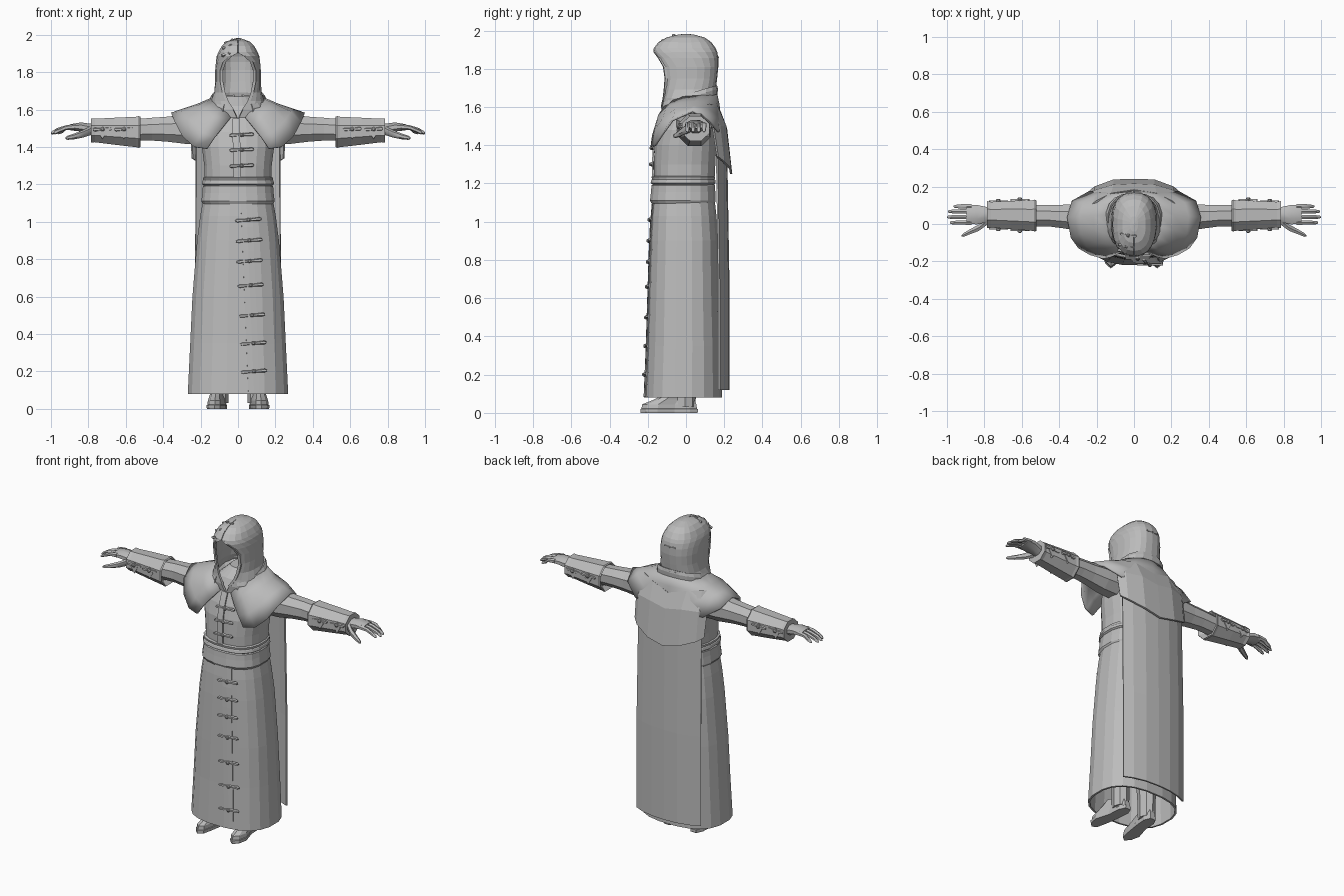
import bpy, bmesh, math
from mathutils import Vector

GREY = bpy.data.materials.new("cloth_grey")
GREY.diffuse_color = (0.5, 0.5, 0.5, 1)
SQ = 0.8  # roundness of body sections


def make(name, verts, faces, thick=0, smooth=0):
    me = bpy.data.meshes.new(name)
    me.from_pydata([tuple(v) for v in verts], [], faces)
    bm = bmesh.new()
    bm.from_mesh(me)
    bmesh.ops.remove_doubles(bm, verts=bm.verts, dist=0.0005)
    bmesh.ops.recalc_face_normals(bm, faces=bm.faces)
    bm.to_mesh(me)
    bm.free()
    ob = bpy.data.objects.new(name, me)
    bpy.context.collection.objects.link(ob)
    me.materials.append(GREY)
    if thick:
        m = ob.modifiers.new("thickness", "SOLIDIFY")
        m.thickness, m.offset = thick, 0
    if smooth:
        bpy.ops.object.select_all(action="DESELECT")
        ob.select_set(True)
        bpy.context.view_layer.objects.active = ob
        bpy.ops.object.shade_smooth_by_angle(angle=math.radians(smooth))
    return ob


def loft(name, rows, closed=True, caps=(True, True), **kw):
    """Skin a list of equal-length point rows."""
    n = len(rows[0])
    verts = [p for r in rows for p in r]
    faces = []
    for i in range(len(rows) - 1):
        for j in range(n if closed else n - 1):
            k = (j + 1) % n
            faces.append((i * n + j, i * n + k, (i + 1) * n + k, (i + 1) * n + j))
    if closed and caps[0]:
        faces.append(tuple(range(n)))
    if closed and caps[1]:
        faces.append(tuple((len(rows) - 1) * n + j for j in range(n)))
    return make(name, verts, faces, **kw)


def spow(v, e):
    return math.copysign(abs(v) ** e, v)


def section(z, rx, y0, y1, n=20, a0=0.0):
    """Horizontal body section; a0 leaves a gap at the front."""
    cy, ry = (y0 + y1) / 2, (y1 - y0) / 2
    out = []
    for i in range(n):
        a = a0 + (2 * math.pi - 2 * a0) * i / (n - 1) if a0 is not None else 2 * math.pi * (i + .5) / n
        out.append((rx * spow(math.sin(a), SQ), cy - ry * spow(math.cos(a), SQ), z))
    return out


def body(name, levels, caps=(True, True), **kw):
    return loft(name, [section(*l, a0=None) for l in levels], caps=caps, **kw)


def limb(name, s, secs, n=8, smooth=0, caps=(True, True), turn=0.5):
    """Tube along x; each section is (x, y, z, ry, rz)."""
    rows = [[(s * x, y + ry * math.cos(2 * math.pi * (i + turn) / n),
              z + rz * math.sin(2 * math.pi * (i + turn) / n)) for i in range(n)]
            for x, y, z, ry, rz in secs]
    return loft(name, rows, caps=caps, smooth=smooth)


def front_y(levels, x, z):
    """Front surface of a body at (x, z)."""
    for a, b in zip(levels, levels[1:]):
        if a[0] <= z <= b[0]:
            t = (z - a[0]) / (b[0] - a[0])
            _, rx, y0, y1 = [p + (q - p) * t for p, q in zip(a, b)]
            s = min(1, abs(x) / rx) ** (1 / SQ)
            return (y0 + y1) / 2 - (y1 - y0) / 2 * (1 - s * s) ** (SQ / 2)
    return 0


def clasp(name, c, along, out, length, r=0.009):
    """Toggle: tapered strap with a loop plate and a round button."""
    c, u, o = Vector(c), Vector(along).normalized(), Vector(out).normalized()
    v = o.cross(u)
    prof = [(-.5, .5), (-.42, 1.1), (-.12, .8), (0, 1.2), (.12, .8), (.42, 1.1), (.5, .5)]
    rows = [[c + u * length * t + v * r * w * a + o * r * b
             for a, b in ((-1, -.6), (-.6, .7), (.6, .7), (1, -.6))] for t, w in prof]
    loft(name + "_strap", rows)
    rings = [(.4, 1), (1.1, 1), (1.6, .5)]
    rows = [[c + u * r * 1.2 * k * math.cos(i * math.pi / 3) + v * r * 1.2 * k * math.sin(i * math.pi / 3)
             + o * r * h for i in range(6)] for h, k in rings]
    loft(name + "_button", rows)


# Skirt of the robe, open at the hem
skirt = [(.08, .265, -.215, .185), (.35, .252, -.203, .18), (.6, .24, -.195, .172),
         (.9, .215, -.185, .165), (1.03, .198, -.178, .155), (1.12, .182, -.168, .145)]
body("robe_skirt", skirt, caps=(False, False), thick=.012)

# Torso
torso = [(1.1, .178, -.165, .145), (1.3, .182, -.17, .155), (1.4, .195, -.165, .16),
         (1.48, .2, -.145, .16), (1.56, .18, -.11, .15), (1.62, .12, -.08, .14), (1.67, .07, -.02, .13)]
body("robe_torso", torso)

# Sash with a folded upper band
body("sash", [(1.095, .19, -.182, .152), (1.11, .198, -.19, .157), (1.155, .192, -.185, .155),
              (1.19, .19, -.182, .153), (1.2, .18, -.17, .147)])
body("sash_band", [(1.192, .182, -.17, .147), (1.202, .195, -.187, .157), (1.218, .192, -.183, .155),
                   (1.222, .188, -.179, .152), (1.235, .19, -.182, .154), (1.24, .178, -.165, .145)])


# Overlapping front edges of the robe
def overlap(name, levels, z0, z1, x0, x1, w):
    rows = []
    for i in range(9):
        z = z0 + (z1 - z0) * i / 8
        x = x0 + (x1 - x0) * i / 8
        rows.append([(x + d, front_y(levels, x + d, z) - .004, z) for d in (0, -w / 2, -w)])
    loft(name, rows, closed=False, thick=.009)


overlap("skirt_overlap", skirt, .082, 1.1, .115, .075, .06)
overlap("torso_overlap", torso, 1.235, 1.55, .015, .01, .04)

# Toggles down the front
for i, (x, z) in enumerate([(.055, 1.01), (.06, .9), (.062, .79), (.068, .66),
                            (.075, .5), (.082, .35), (.085, .2)]):
    clasp(f"skirt_toggle_{i}", (x, front_y(skirt, x, z) - .01, z), (1, 0, .08), (0, -1, 0), .14)
for i, z in enumerate((1.3, 1.385, 1.465)):
    clasp(f"torso_toggle_{i}", (.02, front_y(torso, .02, z) - .01, z), (1, 0, .05), (0, -1, 0), .13)


# Mirrored sheets: columns run from the first column to the centre back
def mirrored_sheet(name, cols, **kw):
    left = [[(-x, y, z) for x, y, z in c] for c in cols]
    right = cols[::-1]
    loft(name, left + (right[1:] if cols[-1][0][0] == 0 else right), closed=False, **kw)


# Shoulder mantle, open at the front
mirrored_sheet("shoulder_mantle", [
    [(.04, -.125, 1.555), (.085, -.155, 1.5), (.125, -.172, 1.45), (.165, -.18, 1.39)],
    [(.08, -.105, 1.61), (.14, -.14, 1.555), (.19, -.155, 1.48), (.235, -.16, 1.4)],
    [(.11, -.06, 1.64), (.185, -.1, 1.595), (.25, -.118, 1.54), (.295, -.125, 1.455)],
    [(.13, -.01, 1.655), (.21, -.03, 1.618), (.28, -.05, 1.585), (.335, -.07, 1.53)],
    [(.135, .05, 1.66), (.215, .045, 1.625), (.29, .04, 1.6), (.355, .035, 1.578)],
    [(.12, .1, 1.665), (.2, .1, 1.62), (.27, .11, 1.59), (.33, .12, 1.53)],
    [(.07, .14, 1.675), (.13, .155, 1.61), (.18, .165, 1.55), (.24, .17, 1.47)],
    [(0, .155, 1.68), (0, .17, 1.61), (0, .175, 1.54), (0, .18, 1.47)]], thick=.012, smooth=40)

# Upper back cape with a pointed lower edge
mirrored_sheet("back_capelet", [
    [(.235, .09, 1.61), (.25, .14, 1.5), (.245, .165, 1.34)],
    [(.2, .12, 1.615), (.21, .175, 1.5), (.21, .195, 1.315)],
    [(.12, .16, 1.605), (.11, .205, 1.5), (.11, .232, 1.275)],
    [(0, .178, 1.57), (0, .21, 1.48), (0, .236, 1.25)]], thick=.012)

# Long back cape
mirrored_sheet("long_cape", [[(x, y, .12), (x, y, .7), (x * .98, y - .012, 1.42)]
                             for x, y in ((.228, .172), (.17, .198), (.09, .217), (0, .222))], thick=.01)

# Hood: stacked sections with a gap for the face (z, rx, front, back, half gap)
hood = [(1.555, .125, -.12, .15, .004), (1.6, .145, -.125, .155, .025), (1.645, .14, -.12, .155, .055),
        (1.69, .122, -.125, .15, .072), (1.75, .116, -.135, .157, .084), (1.81, .116, -.145, .163, .084),
        (1.855, .113, -.158, .163, .068), (1.885, .108, -.165, .158, .036), (1.905, .1, -.163, .15, .001),
        (1.935, .084, -.14, .128, .001), (1.958, .06, -.1, .095, .001), (1.973, .02, -.04, .04, .001)]
rows = [section(z, rx, y0, y1, 19, math.asin((w / rx) ** (1 / SQ))) for z, rx, y0, y1, w in hood]
# lift the collar toward the back
rows = [[(x, y, z + (max(0, y + .1) * .35 if z < 1.63 else 0) * (1.68 - z) / .12) for x, y, z in r] for r in rows]
rows.append([(0, 0, 1.977)] * 19)
loft("hood", rows, closed=False, thick=.012)

# Collar fold and rolled rim of the hood opening
loft("hood_collar", [[(x, y, z + max(0, y + .1) * .32) for x, y, z in section(z, rx, y0, y1, 17, .45)]
     for z, rx, y0, y1 in ((1.585, .15, -.13, .16), (1.61, .148, -.13, .162), (1.63, .136, -.125, .158))],
     closed=False, thick=.01)
for side in (0, -1):
    s = 1 if side == 0 else -1
    rim = [Vector(r[side]) for r in rows[1:9]]
    loft("hood_rim", [[p + Vector((s * dx, dy, 0)) for dx, dy in
                       ((-.004, -.008), (.012, -.004), (.012, .008), (-.004, .008))] for p in rim])

# Toggles and seams over the hood
for i, (x, y, z, o) in enumerate([(-.045, -.147, 1.9, (-.2, -.9, .4)), (-.04, -.118, 1.938, (-.2, -.7, .7)),
                                  (-.03, -.06, 1.966, (-.2, -.3, 1))]):
    clasp(f"hood_toggle_{i}", (x, y, z), (1, -.15, .25), o, .09, .008)
for i, (x, z) in enumerate(((.0, 1.86), (.0, 1.7))):
    clasp(f"hood_back_stitch_{i}", (x, .165 if z > 1.8 else .158, z), (1, 0, 0), (0, 1, 0), .08, .005)

for s, side in ((1, "left"), (-1, "right")):
    # Sleeve and flared gauntlet
    limb(side + "_sleeve", s, [(.14, .03, 1.5, .09, .09), (.28, .035, 1.495, .08, .085),
                               (.38, .04, 1.495, .068, .072), (.46, .045, 1.495, .062, .066),
                               (.56, .045, 1.49, .062, .062)])
    limb(side + "_gauntlet", s, [(.55, .045, 1.48, .06, .06), (.522, .045, 1.48, .088, .088),
                                 (.53, .045, 1.48, .092, .092), (.545, .045, 1.48, .088, .088),
                                 (.66, .048, 1.484, .082, .078), (.765, .05, 1.488, .074, .068),
                                 (.785, .05, 1.488, .078, .07), (.785, .05, 1.488, .06, .05)])
    # Gauntlet fastenings, front and back
    for f in (-1, 1):
        for i, x in enumerate((.61, .725)):
            y = .048 + f * (.083 - .07 * (x - .55))
            clasp(f"{side}_gauntlet_toggle_{i}", (s * x, y, 1.495), (1, 0, .05), (0, f, 0), .1, .01)
            make(f"{side}_gauntlet_diamond_{i}",
                 [(s * (x + a), y + f * b, 1.482 + c) for b in (-.012, .004)
                  for a, c in ((-.024, 0), (0, -.04), (.024, 0), (0, .034))],
                 [(0, 1, 2, 3), (4, 5, 6, 7)] + [(k, (k + 1) % 4, (k + 1) % 4 + 4, k + 4) for k in range(4)])
    # Palm, four fingers and thumb
    limb(side + "_palm", s, [(.75, .05, 1.49, .042, .036), (.79, .05, 1.495, .045, .032),
                             (.84, .05, 1.507, .056, .026), (.895, .052, 1.505, .056, .018)], smooth=50)
    for i, (y, tip) in enumerate(((.007, .985), (.037, 1.0), (.067, .995), (.094, .965))):
        limb(f"{side}_finger_{i}", s, [(.87, y, 1.508, .014, .015), (.92, y + .001, 1.503, .013, .013),
                                       (tip - .03, y, 1.488, .012, .012), (tip - .007, y, 1.476, .009, .009),
                                       (tip, y, 1.473, .004, .004)], n=6, smooth=50)
    limb(side + "_thumb", s, [(.785, .015, 1.488, .022, .024), (.83, -.02, 1.47, .02, .02),
                              (.88, -.043, 1.455, .015, .015), (.91, -.058, 1.449, .012, .011),
                              (.922, -.063, 1.447, .005, .005)], n=6, smooth=50)

    # Shoe: sole and upper from one outline, with a leg above
    outline = [(.075, .062), (.115, .062), (.135, .02), (.14, -.06), (.168, -.15), (.155, -.21),
               (.125, -.238), (.095, -.215), (.08, -.15), (.065, -.06), (.058, .02)]
    rows = []
    for z, k, front in ((0, .96, 1), (.006, 1, 1), (.02, 1, 1), (.022, .92, .98), (.045, .88, .96),
                        (.07, .72, .7), (.1, .6, .45)):
        rows.append([(s * (.11 + (x - .11) * k), y * (front if y < 0 else k), z) for x, y in outline])
    loft(side + "_shoe", rows)
    loft(side + "_leg", [[(s * .1 + r * math.cos(a * math.pi / 4), -.005 + r * 1.15 * math.sin(a * math.pi / 4), z)
                          for a in range(8)] for z, r in ((.03, .048), (.15, .05), (.4, .065), (.8, .08))])
